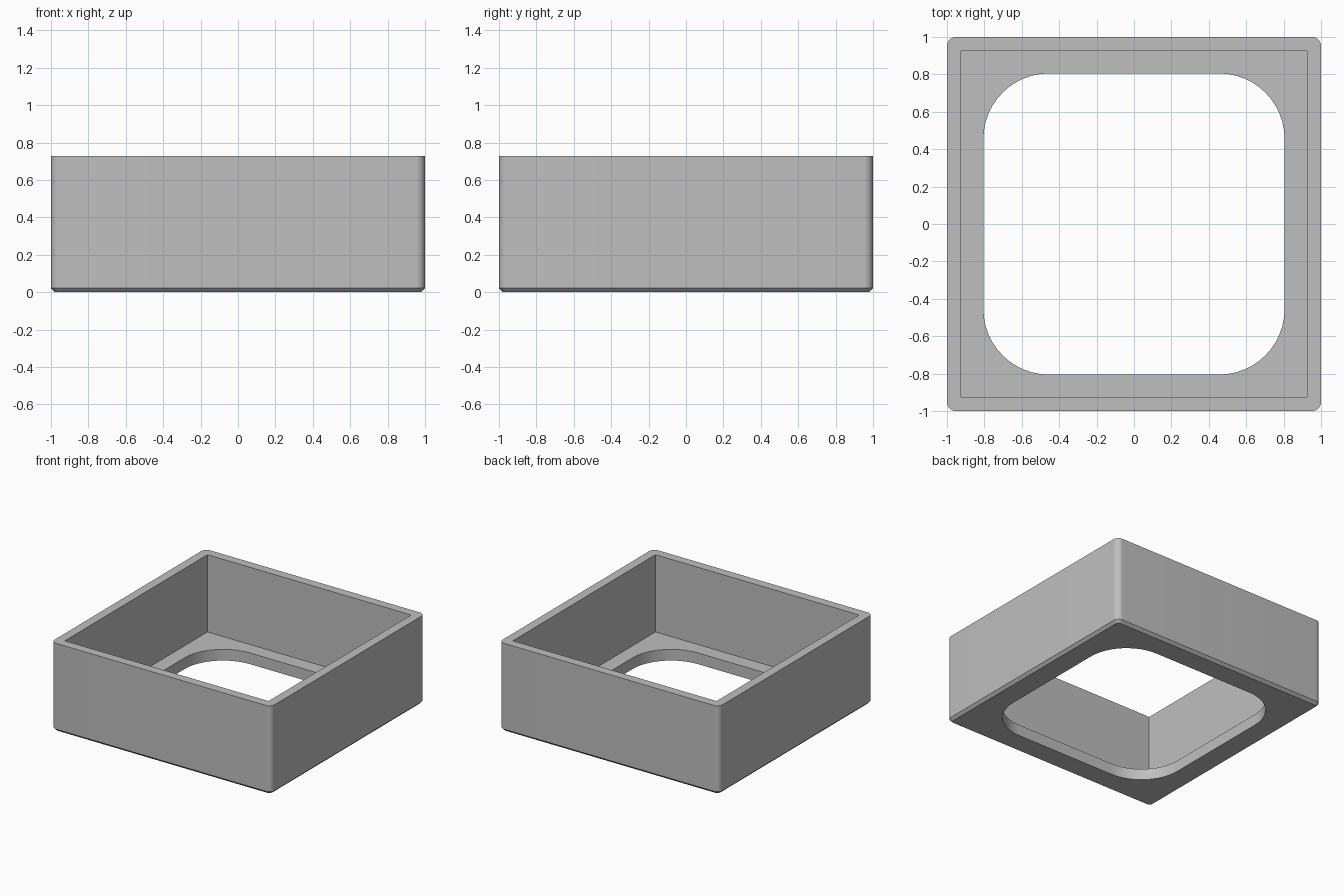
import bpy, bmesh, math

if "Cube" in bpy.data.objects:
    bpy.data.objects.remove(bpy.data.objects["Cube"])

SEGMENTS = 12          # steps per rounded corner
HEIGHT = 0.727
FLOOR = 0.092
CHAMFER = 0.022
CORNER = 0.048
INNER = 0.926
HOLE, HOLE_RADIUS = 0.805, 0.35


def rounded_square(bm, half, radius, z):
    """Ring of vertices around a square with rounded corners."""
    ring = []
    for corner in range(4):
        middle = math.pi / 4 + corner * math.pi / 2
        cx = math.copysign(half - radius, math.cos(middle))
        cy = math.copysign(half - radius, math.sin(middle))
        for i in range(SEGMENTS + 1):
            a = (corner + i / SEGMENTS) * math.pi / 2
            ring.append(bm.verts.new((cx + radius * math.cos(a),
                                      cy + radius * math.sin(a), z)))
    return ring


# Section of the frame, from the underside up the outside and down the inside
section = [
    (1 - CHAMFER, CORNER - CHAMFER, 0),
    (1, CORNER, CHAMFER),
    (1, CORNER, HEIGHT),
    (INNER, 0, HEIGHT),
    (INNER, 0, FLOOR),
    (HOLE, HOLE_RADIUS, FLOOR),
    (HOLE, HOLE_RADIUS, 0),
]

bm = bmesh.new()
rings = [rounded_square(bm, *step) for step in section]
for k, lower in enumerate(rings):
    upper = rings[(k + 1) % len(rings)]
    for i in range(len(lower)):
        j = (i + 1) % len(lower)
        bm.faces.new((lower[i], lower[j], upper[j], upper[i]))

# Sharp inner corners collapse to single points
bmesh.ops.remove_doubles(bm, verts=bm.verts, dist=1e-5)
bmesh.ops.recalc_face_normals(bm, faces=bm.faces)
mesh = bpy.data.meshes.new("square_tray")
bm.to_mesh(mesh)
bm.free()

# Plain grey finish
grey = bpy.data.materials.new("plain grey")
grey.use_nodes = True
colour = (0.52, 0.52, 0.52, 1)
grey.diffuse_color = colour
grey.node_tree.nodes["Principled BSDF"].inputs["Base Color"].default_value = colour
mesh.materials.append(grey)

tray = bpy.data.objects.new("square_tray", mesh)
bpy.context.collection.objects.link(tray)
bpy.ops.object.select_all(action="DESELECT")
tray.select_set(True)
bpy.context.view_layer.objects.active = tray
bpy.ops.object.shade_smooth_by_angle(angle=math.radians(30))
